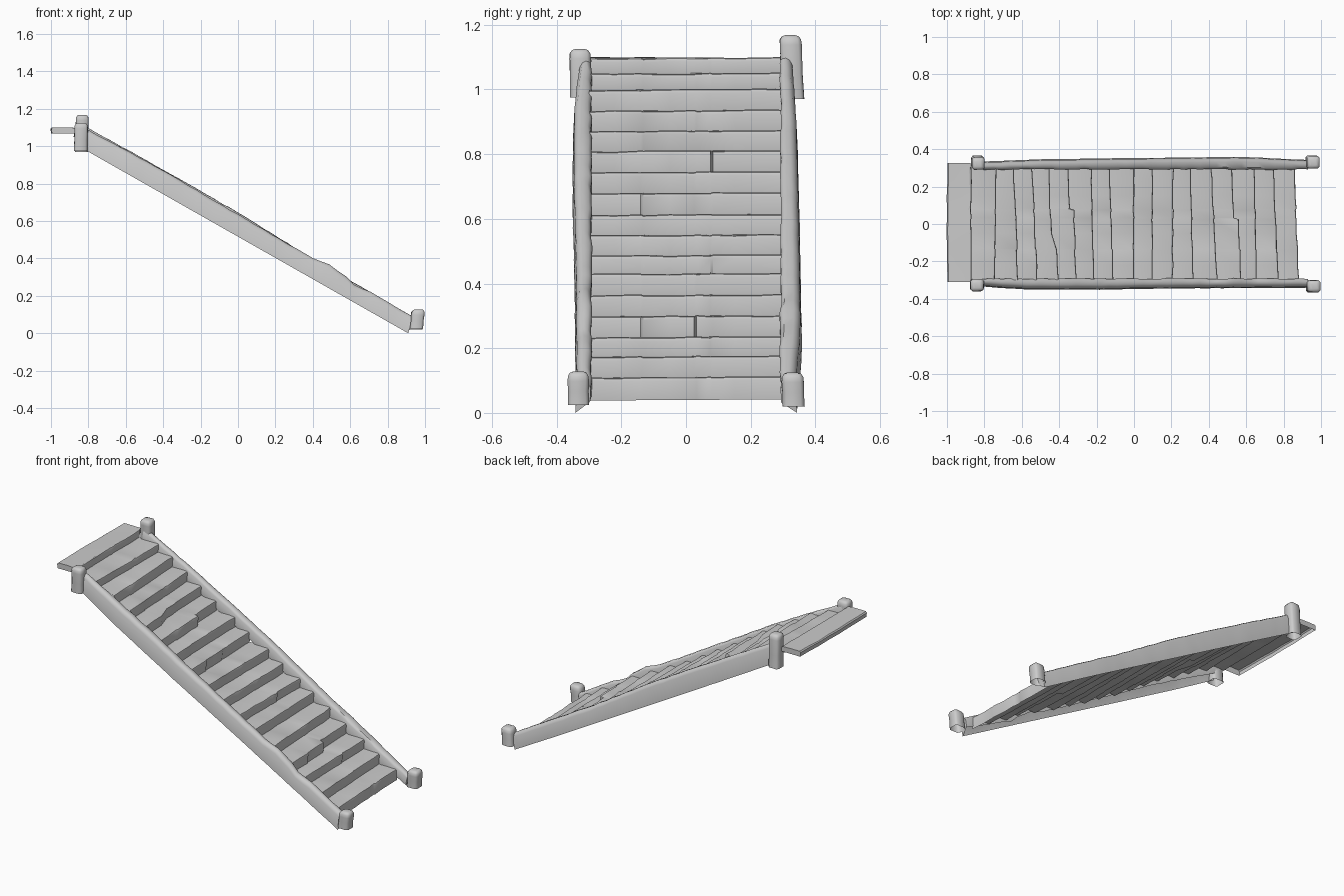
import bpy, bmesh, math, random
from mathutils import Vector, Matrix

if "Cube" in bpy.data.objects:
    bpy.data.objects.remove(bpy.data.objects["Cube"])

random.seed(4)


def jit(a):
    return random.uniform(-a, a)


def lerp_table(table, x):
    for (x0, v0), (x1, v1) in zip(table, table[1:]):
        if x <= x1:
            return v0 + (v1 - v0) * max(0, (x - x0) / (x1 - x0))
    return table[-1][1]


def finish(name, bm, angle=40):
    bmesh.ops.recalc_face_normals(bm, faces=bm.faces)
    me = bpy.data.meshes.new(name)
    bm.to_mesh(me)
    bm.free()
    ob = bpy.data.objects.new(name, me)
    bpy.context.collection.objects.link(ob)
    bpy.ops.object.select_all(action='DESELECT')
    bpy.context.view_layer.objects.active = ob
    ob.select_set(True)
    bpy.ops.object.shade_smooth_by_angle(angle=math.radians(angle))
    return ob


def loft(bm, rows, closed=False):
    """Skin a list of equally long point rows."""
    vs = [[bm.verts.new(p) for p in r] for r in rows]
    n = len(rows[0])
    for a, b in zip(vs, vs[1:]):
        for i in range(n if closed else n - 1):
            j = (i + 1) % n
            bm.faces.new((a[i], a[j], b[j], b[i]))
    return vs


# Steps: one open zigzag sheet, with worn noses and a few staggered boards
NOSE_X = [0.87, 0.76, 0.65, 0.55, 0.43, 0.31, 0.21, 0.10, 0.0,
          -0.12, -0.22, -0.33, -0.43, -0.53, -0.63, -0.74, -0.87]
NOSE_Z = [0.11, 0.175, 0.235, 0.30, 0.365, 0.43, 0.487, 0.55, 0.613,
          0.68, 0.745, 0.81, 0.872, 0.935, 1.0, 1.05, 1.097]
SPLITS = {3: 0.03, 11: 0.08, 12: -0.13}
ys = [-0.3, -0.22, -0.14, -0.132, -0.05, 0.025, 0.033, 0.075, 0.083, 0.15, 0.23, 0.305]
rows = []
skews = [jit(0.010) for _ in NOSE_X]
for k, (nx, nz) in enumerate(zip(NOSE_X, NOSE_Z)):
    foot = NOSE_Z[k - 1] if k else 0.04
    strip = [[], [], [], []]
    for y in ys:
        x = nx + skews[k] * y / 0.3 - 0.02 * y + jit(0.003)
        if k in SPLITS:
            x += 0.012 if y < SPLITS[k] else -0.012
        z = nz + jit(0.002) + 0.006 * y
        foot_z = foot + 0.006 * y
        strip[0].append((x - 0.006, y, foot_z))
        strip[1].append((x, y, z - 0.012))
        strip[2].append((x - 0.003, y, z - 0.003))
        strip[3].append((x - 0.012, y, z))
    rows += strip
bm = bmesh.new()
loft(bm, rows)
finish("steps", bm, 35)

# Landing: board with a skirt on its outer edges, open underneath
bm = bmesh.new()
rows = []
for t in range(8):
    y = -0.31 + 0.635 * t / 7
    e, h = jit(0.003), 1.098 + jit(0.002)
    rows.append([(-0.997 + e, y, 1.067), (-1.0 + e, y, 1.092), (-0.994 + e, y, h),
                 (-0.93, y, h + jit(0.002)), (-0.875, y, 1.098)])
vs = loft(bm, rows)
for r in (vs[0], vs[-1]):
    low = bm.verts.new((-0.86, r[0].co.y, 1.067))
    bm.faces.new(r + [low])
finish("landing", bm, 35)

# Stringers: hollow rails, outer wall + worn top + short inner wall
TOP = {-1: [(-0.84, 1.105), (-0.4, 0.868), (0, 0.632), (0.42, 0.385), (0.48, 0.37),
            (0.6, 0.285), (0.63, 0.245), (0.67, 0.233), (0.70, 0.225), (0.93, 0.088)],
       1: [(-0.84, 1.115), (-0.4, 0.872), (0, 0.642), (0.4, 0.395), (0.93, 0.088)]}
OUT = {-1: [(-0.84, 0.325), (-0.6, 0.341), (-0.2, 0.343), (0.3, 0.336), (0.93, 0.334)],
       1: [(-0.84, 0.325), (-0.5, 0.338), (0.0, 0.345), (0.6, 0.351), (0.93, 0.335)]}


def stringer(name, s):
    bm = bmesh.new()
    rows = []
    n = 40
    for i in range(n + 1):
        t = i / n
        x = -0.84 + 1.77 * t
        z = lerp_table(TOP[s], x) + jit(0.002)
        o = lerp_table(OUT[s], x) + jit(0.001)
        inner = 0.292 + jit(0.003)
        bx = -0.84 + 1.75 * t
        bz = 0.993 - 0.993 * t
        iz = z - 0.075 + 0.02 * max(0, t - 0.9) * 10
        rows.append([(bx, s * (o + 0.008), bz),
                     (x, s * (o + 0.003), z - 0.02),
                     (x, s * (o - 0.006), z - 0.003),
                     (x, s * (o - 0.018), z + 0.003),
                     (x, s * (inner + 0.010), z + 0.001),
                     (x, s * inner, z - 0.012),
                     (x - 0.01, s * (inner + 0.002), iz)])
    vs = loft(bm, rows)
    bm.faces.new(vs[-1])
    finish(name, bm, 45)


stringer("front_stringer", -1)
stringer("back_stringer", 1)


# Posts: rounded-square shafts with worn domed caps, open at the foot
def post(name, foot, head, wx, wy):
    foot, head = Vector(foot), Vector(head)
    bm = bmesh.new()
    h = (head - foot).length
    levels = [(0, 1.0), (0.4, 0.97), (1 - 0.03 / h, 1.0), (1 - 0.014 / h, 0.95),
              (1 - 0.004 / h, 0.78), (1, 0.45)]
    c = 0.68
    outline = [(-1, -c), (-c, -1), (c, -1), (1, -c), (1, c), (c, 1), (-c, 1), (-1, c)]
    rows = []
    for t, sc in levels:
        p = foot.lerp(head, t)
        rows.append([(p.x + wx * sc * a + jit(0.001), p.y + wy * sc * b + jit(0.001), p.z)
                     for a, b in outline])
    vs = loft(bm, rows, closed=True)
    bm.faces.new(vs[-1])
    finish(name, bm, 50)


post("upper_front_post", (-0.841, -0.325, 0.975), (-0.838, -0.328, 1.125), 0.036, 0.033)
post("upper_back_post", (-0.838, 0.332, 0.97), (-0.832, 0.322, 1.168), 0.034, 0.034)
post("lower_front_post", (0.954, -0.333, 0.025), (0.965, -0.333, 0.128), 0.035, 0.033)
post("lower_back_post", (0.952, 0.333, 0.02), (0.960, 0.329, 0.125), 0.035, 0.034)
